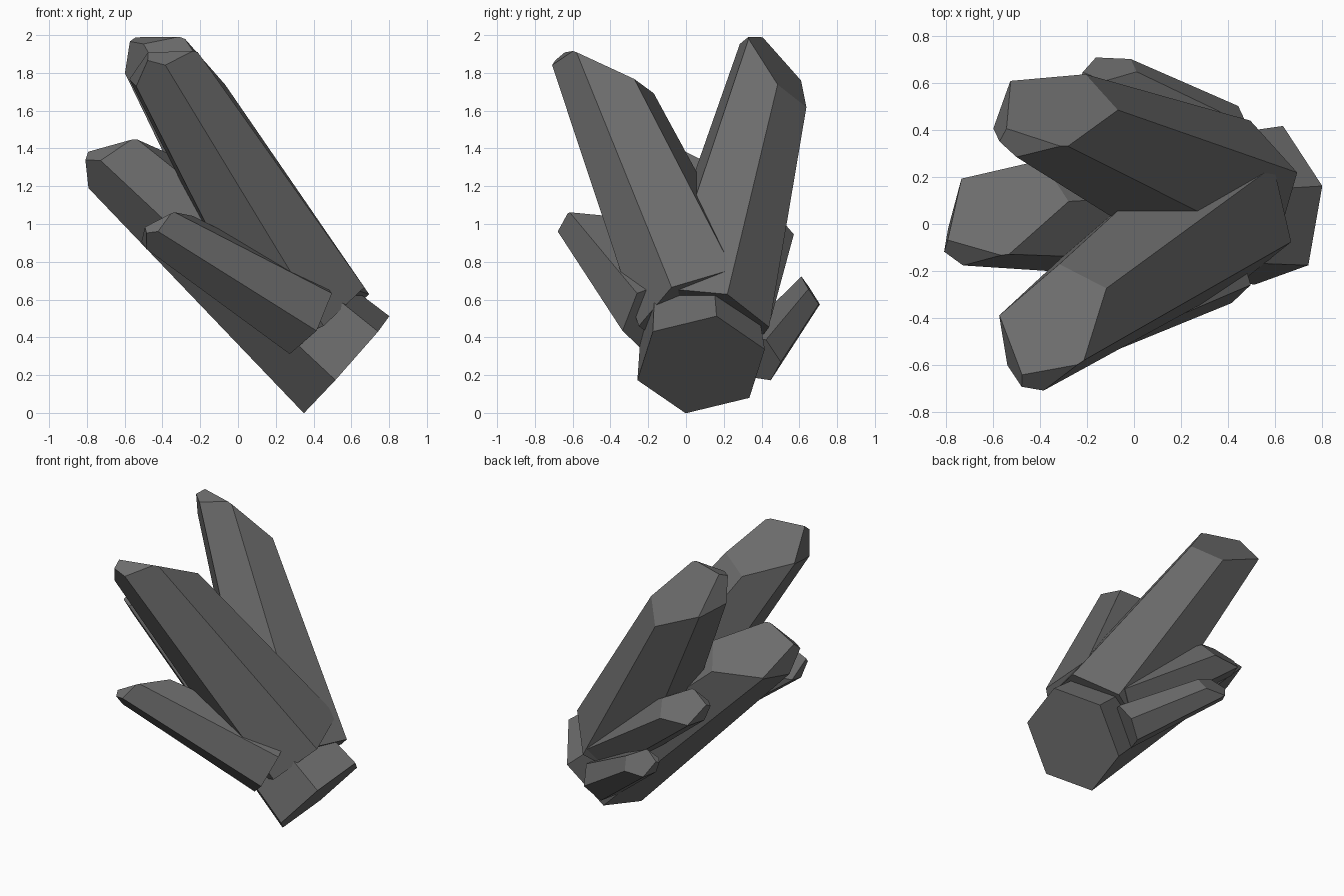
import bpy, bmesh, math
from mathutils import Vector, Matrix
from mathutils.geometry import normal

if "Cube" in bpy.data.objects:
    bpy.data.objects.remove(bpy.data.objects["Cube"])

# Tip facets of the unit crystal, each a plane through three points
PEAK = (-0.33, -0.06, 1.02)
FACETS = [
    (PEAK, (0.6, -0.36, 0.777), (0.6, 0.36, 0.777)),     # broad sloping facet
    (PEAK, (0.0, 0.62, 0.93), (-0.54, 0.31, 0.945)),     # side facet
    (PEAK, (-0.54, -0.31, 0.975), (0.0, -0.62, 0.945)),  # opposite side facet
]

# Dark stone colour
stone = bpy.data.materials.new("dark_stone")
stone.diffuse_color = (0.15, 0.15, 0.15, 1)
stone.use_nodes = True
stone.node_tree.nodes["Principled BSDF"].inputs["Base Color"].default_value = stone.diffuse_color


def crystal(name, base, axis, roll, radius, length):
    """Tapered six-sided prism with a faceted tip; roll points at one corner."""
    bm = bmesh.new()
    top = 1.3
    bmesh.ops.create_cone(bm, cap_ends=True, segments=6, radius1=1,
                          radius2=1 - 0.4 * top, depth=top,
                          matrix=Matrix.Translation((0, 0, top / 2)))
    # put corners at +-90 degrees
    start = max(bm.verts, key=lambda v: v.co.xy.length).co
    turn = math.pi / 2 - math.atan2(start.y, start.x)
    bmesh.ops.rotate(bm, verts=bm.verts, cent=(0, 0, 0),
                     matrix=Matrix.Rotation(turn, 3, 'Z'))
    # slice the tip facets
    for facet in FACETS:
        pts = [Vector(p) for p in facet]
        n = normal(pts)
        if n.z < 0:
            n.negate()
        cut = bmesh.ops.bisect_plane(bm, geom=bm.verts[:] + bm.edges[:] + bm.faces[:],
                                     plane_co=pts[0], plane_no=n, clear_outer=True)
        edges = [e for e in cut['geom_cut'] if isinstance(e, bmesh.types.BMEdge)]
        bmesh.ops.contextual_create(bm, geom=edges)
    bmesh.ops.recalc_face_normals(bm, faces=bm.faces)
    # orient and scale
    a = Vector(axis).normalized()
    r = Vector(roll)
    v = -(r - a * r.dot(a)).normalized()
    u = v.cross(a)
    frame = Matrix((u * radius, v * radius, a * length)).transposed().to_4x4()
    bmesh.ops.transform(bm, verts=bm.verts, matrix=Matrix.Translation(base) @ frame)
    mesh = bpy.data.meshes.new(name)
    bm.to_mesh(mesh)
    bm.free()
    mesh.materials.append(stone)
    bpy.context.collection.objects.link(bpy.data.objects.new(name, mesh))


# Main trunk whose base touches the ground
crystal("trunk_crystal", (0.575, 0.08, 0.255), (-0.748, -0.03, 0.668),
        (0.148, -0.222, 0.15), 0.352, 1.74)
# Two tall crystals
crystal("tall_front_crystal", (0.378, 0.073, 0.555), (-0.492, -0.356, 0.818),
        (0.30, -0.14, 0.09), 0.345, 1.715)
crystal("tall_back_crystal", (0.40, 0.11, 0.485), (-0.497, 0.222, 0.855),
        (0.57, -0.63, 0.49), 0.345, 1.76)
# Smaller side crystals
crystal("side_front_crystal", (0.355, -0.13, 0.51), (-0.78, -0.405, 0.475),
        (0.55, -0.60, 0.58), 0.228, 1.07)
crystal("side_back_crystal", (0.40, 0.26, 0.505), (-0.82, 0.23, 0.565),
        (0.5, -0.65, 0.55), 0.20, 1.02)
crystal("low_back_crystal", (0.385, 0.37, 0.29), (-0.765, 0.42, 0.52),
        (0.4, -0.6, 0.65), 0.146, 0.75)
